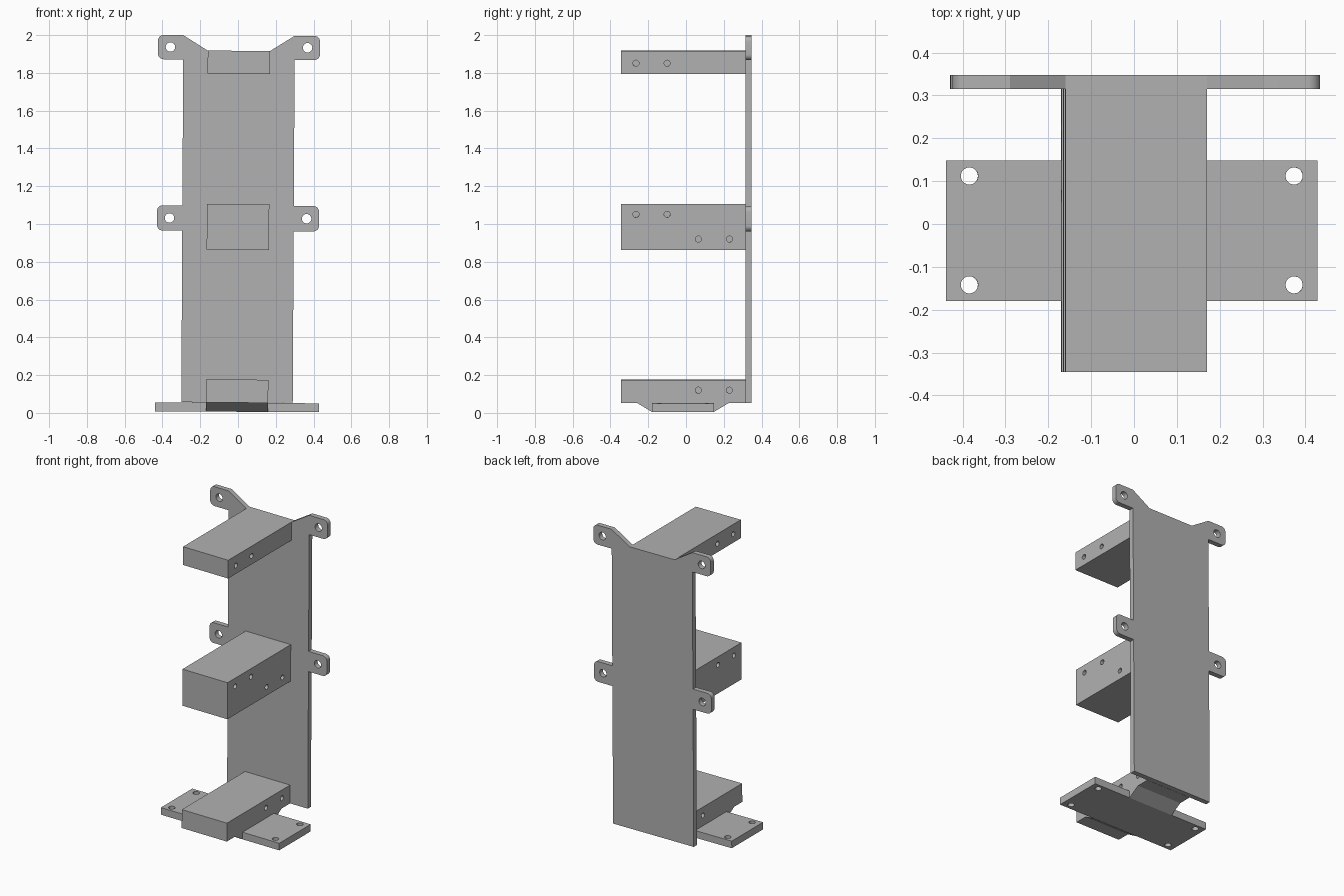
import bpy
import bmesh
from math import sin, cos, pi, radians
from mathutils import Vector, Matrix

default = bpy.data.objects.get("Cube")
if default:
    bpy.data.objects.remove(default, do_unlink=True)

grey = bpy.data.materials.new("plain grey")
grey.use_nodes = True
colour = (0.44, 0.44, 0.44, 1)
grey.diffuse_color = colour
grey.node_tree.nodes["Principled BSDF"].inputs["Base Color"].default_value = colour

HALF_W = 0.165   # half width of the blocks
FRONT, PLATE_Y, BACK = -0.345, 0.315, 0.348


def add_prism(name, outline, axis, start, end):
    """Extrude a 2D outline along an axis (x: outline is yz, y: xz, z: xy)."""
    def place(p, t):
        u, v = p
        return {"x": (t, u, v), "y": (u, t, v), "z": (u, v, t)}[axis]
    bm = bmesh.new()
    face = bm.faces.new([bm.verts.new(place(p, start)) for p in outline])
    ext = bmesh.ops.extrude_face_region(bm, geom=[face])
    shift = Vector(place((0, 0), end - start))
    bmesh.ops.translate(bm, vec=shift, verts=[g for g in ext["geom"] if isinstance(g, bmesh.types.BMVert)])
    bmesh.ops.recalc_face_normals(bm, faces=bm.faces)
    mesh = bpy.data.meshes.new(name)
    bm.to_mesh(mesh)
    bm.free()
    obj = bpy.data.objects.new(name, mesh)
    bpy.context.collection.objects.link(obj)
    mesh.materials.append(grey)
    return obj


def rect(u0, u1, v0, v1):
    return [(u0, v0), (u1, v0), (u1, v1), (u0, v1)]


def circle(u, v, r, n=32):
    return [(u + r * cos(2 * pi * i / n), v + r * sin(2 * pi * i / n)) for i in range(n)]


def arc(u, v, r, a0, a1, n=8):
    return [(u + r * cos(radians(a0 + (a1 - a0) * i / n)),
             v + r * sin(radians(a0 + (a1 - a0) * i / n))) for i in range(n + 1)]


def drill(obj, centres, r, axis, start, end):
    """Cut round holes, then discard the cutters."""
    for u, v in centres:
        cutter = add_prism("hole_cutter", circle(u, v, r), axis, start, end)
        cutter.hide_render = True
        mod = obj.modifiers.new("hole", "BOOLEAN")
        mod.operation, mod.solver, mod.object = "DIFFERENCE", "EXACT", cutter
        bpy.context.view_layer.objects.active = obj
        bpy.ops.object.modifier_apply(modifier=mod.name)
        bpy.data.objects.remove(cutter, do_unlink=True)


parts = []

# Back plate with rounded mounting ears
EDGE, EAR, R = 0.295, 0.429, 0.03
half = [(EDGE, 0.055)]
for low, high in ((0.963, 1.097), (1.87, 1.998)):
    half += [(EDGE, low)]
    half += arc(EAR - R, low + R, R, -90, 0)
    half += arc(EAR - R, high - R, R, 0, 90)
    half += [(EDGE, high)]
half += [(HALF_W, 1.917)]
outline = half + [(-x, z) for x, z in reversed(half)]
plate = add_prism("back_plate", outline, "y", PLATE_Y, BACK)
drill(plate, [(s * 0.363, z) for s in (-1, 1) for z in (1.03, 1.935)], 0.025, "y", 0.2, 0.5)
parts.append(plate)

# Projecting blocks with blind side holes
upper, lower = (-0.265, -0.1), (0.065, 0.23)
blocks = {
    "top_block": (1.796, 1.917, [(y, 1.852) for y in upper]),
    "middle_block": (0.864, 1.106, [(y, 1.052) for y in upper] + [(y, 0.921) for y in lower]),
    "bottom_block": (0.054, 0.176, [(y, 0.121) for y in lower]),
}
for name, (z0, z1, holes) in blocks.items():
    block = add_prism(name, rect(FRONT, PLATE_Y, z0, z1), "x", -HALF_W, HALF_W)
    for s in (-1, 1):
        drill(block, holes, 0.016, "x", s * 0.105, s * 0.2)
    parts.append(block)

# Sloped web joining the bottom block to the foot
web = [(-0.26, 0.054), (-0.18, 0.006), (0.148, 0.006), (0.228, 0.054)]
parts.append(add_prism("foot_web", web, "x", -HALF_W, HALF_W))

# Foot flanges with bolt holes
for side, s in (("left", 1), ("right", -1)):
    x0, x1 = sorted((s * HALF_W, s * 0.433))
    flange = add_prism(side + "_foot_flange", rect(x0, x1, -0.18, 0.148), "z", 0.006, 0.053)
    drill(flange, [(s * 0.379, y) for y in (-0.142, 0.112)], 0.02, "z", -0.1, 0.1)
    parts.append(flange)

# The whole bracket leans very slightly sideways
lean = Matrix.Translation((0, 0, 1)) @ Matrix.Rotation(0.0055, 4, "Y") @ Matrix.Translation((0, 0, -1))
bpy.ops.object.select_all(action="DESELECT")
for obj in parts:
    obj.data.transform(lean)
    obj.select_set(True)
bpy.context.view_layer.objects.active = plate
bpy.ops.object.shade_smooth_by_angle(angle=radians(30))
